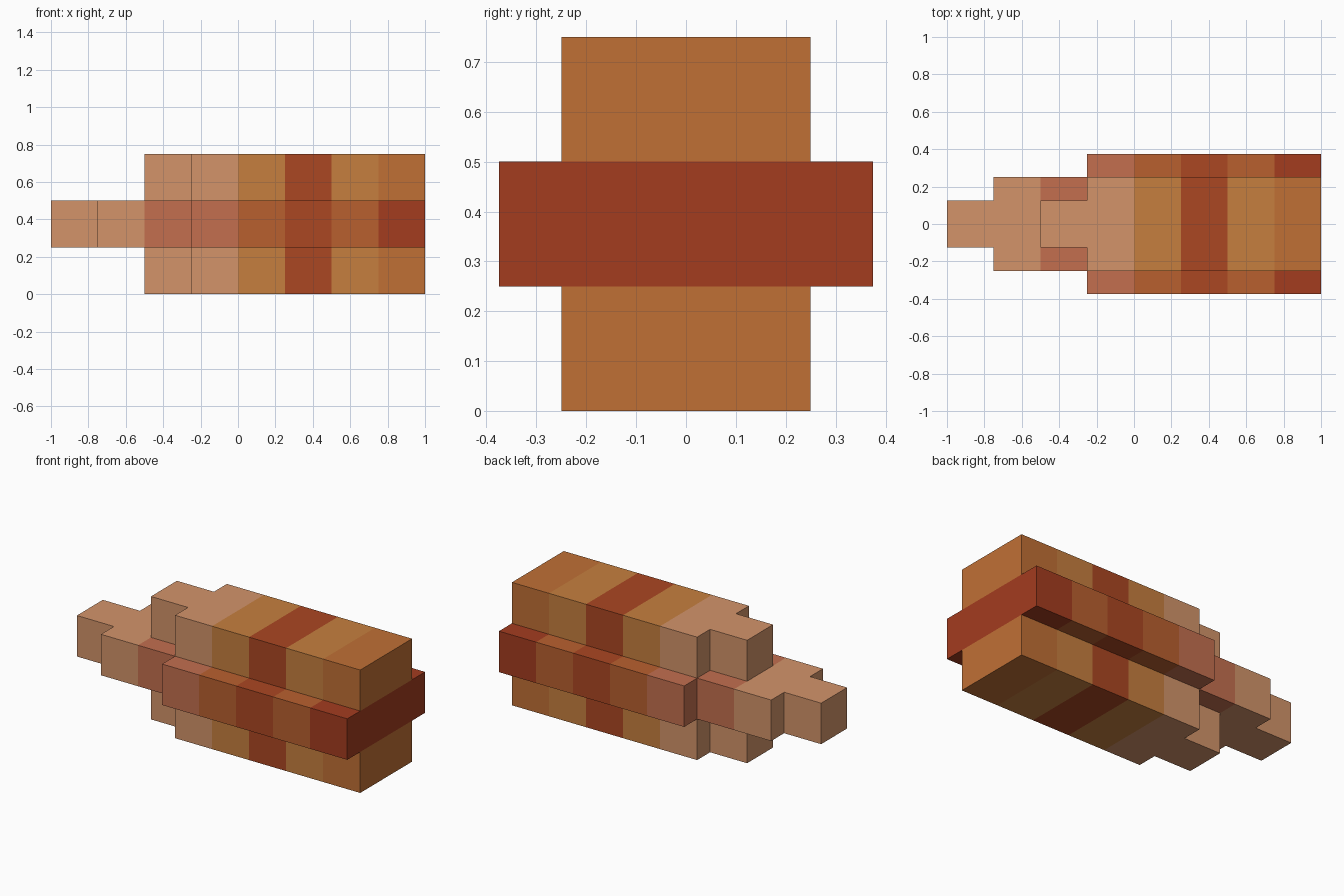
import bpy, bmesh
from mathutils import Vector

if "Cube" in bpy.data.objects:
    bpy.data.objects.remove(bpy.data.objects["Cube"])

# Block size: x and z step 0.25, y step 0.125
STEP = Vector((0.25, 0.125, 0.25))
ORIGIN = Vector((-1.0, -0.375, 0.0))


def material(name, hex_code):
    rgb = [int(hex_code[i:i + 2], 16) / 255 for i in (0, 2, 4)]
    lin = [c / 12.92 if c <= 0.04045 else ((c + 0.055) / 1.055) ** 2.4 for c in rgb]
    m = bpy.data.materials.new(name)
    m.diffuse_color = (*lin, 1.0)
    m.use_nodes = True
    m.node_tree.nodes["Principled BSDF"].inputs["Base Color"].default_value = m.diffuse_color
    return m


MATS = {
    "t": material("tan", "D3946A"),
    "p": material("rose", "C36F4F"),
    "o": material("ochre", "C67F3F"),
    "r": material("rust", "AB4722"),
    "d": material("dark_orange", "C07035"),
    "b": material("burnt_orange", "B9602F"),
    "x": material("dark_red", "A43C1F"),
}

# Per layer: half width in y steps and colour key for each x step
OUTER = ([0, 0, 1, 2, 2, 2, 2, 2], "ttttorod")
CORE = ([1, 2, 2, 3, 3, 3, 3, 3], "ttppbrbx")
LAYERS = [("lower_layer", OUTER), ("core_layer", CORE), ("upper_layer", OUTER)]

filled = {(i, j, k)
          for k, (_, (widths, _c)) in enumerate(LAYERS)
          for i, w in enumerate(widths)
          for j in range(3 - w, 3 + w)}


def build_layer(name, k, colours):
    """Outer skin of one layer, leaving out faces buried in the model."""
    bm = bmesh.new()
    keys = sorted(set(colours))
    for cell in sorted(c for c in filled if c[2] == k):
        for axis in range(3):
            u, v = (axis + 1) % 3, (axis + 2) % 3
            for side in (0, 1):
                near = list(cell)
                near[axis] += 2 * side - 1
                if tuple(near) in filled:
                    continue
                ring = [(0, 0), (1, 0), (1, 1), (0, 1)]
                verts = []
                for du, dv in (ring if side else ring[::-1]):
                    p = Vector(cell)
                    p[axis] += side
                    p[u] += du
                    p[v] += dv
                    verts.append(bm.verts.new(ORIGIN + p * STEP))
                bm.faces.new(verts).material_index = keys.index(colours[cell[0]])
    bmesh.ops.remove_doubles(bm, verts=bm.verts, dist=0.001)
    # Merge coplanar faces of the same colour
    bmesh.ops.dissolve_limit(bm, angle_limit=0.01, verts=bm.verts,
                             edges=bm.edges, delimit={'MATERIAL'})
    mesh = bpy.data.meshes.new(name)
    bm.to_mesh(mesh)
    bm.free()
    for key in keys:
        mesh.materials.append(MATS[key])
    bpy.context.collection.objects.link(bpy.data.objects.new(name, mesh))


for k, (name, (_, colours)) in enumerate(LAYERS):
    build_layer(name, k, colours)
